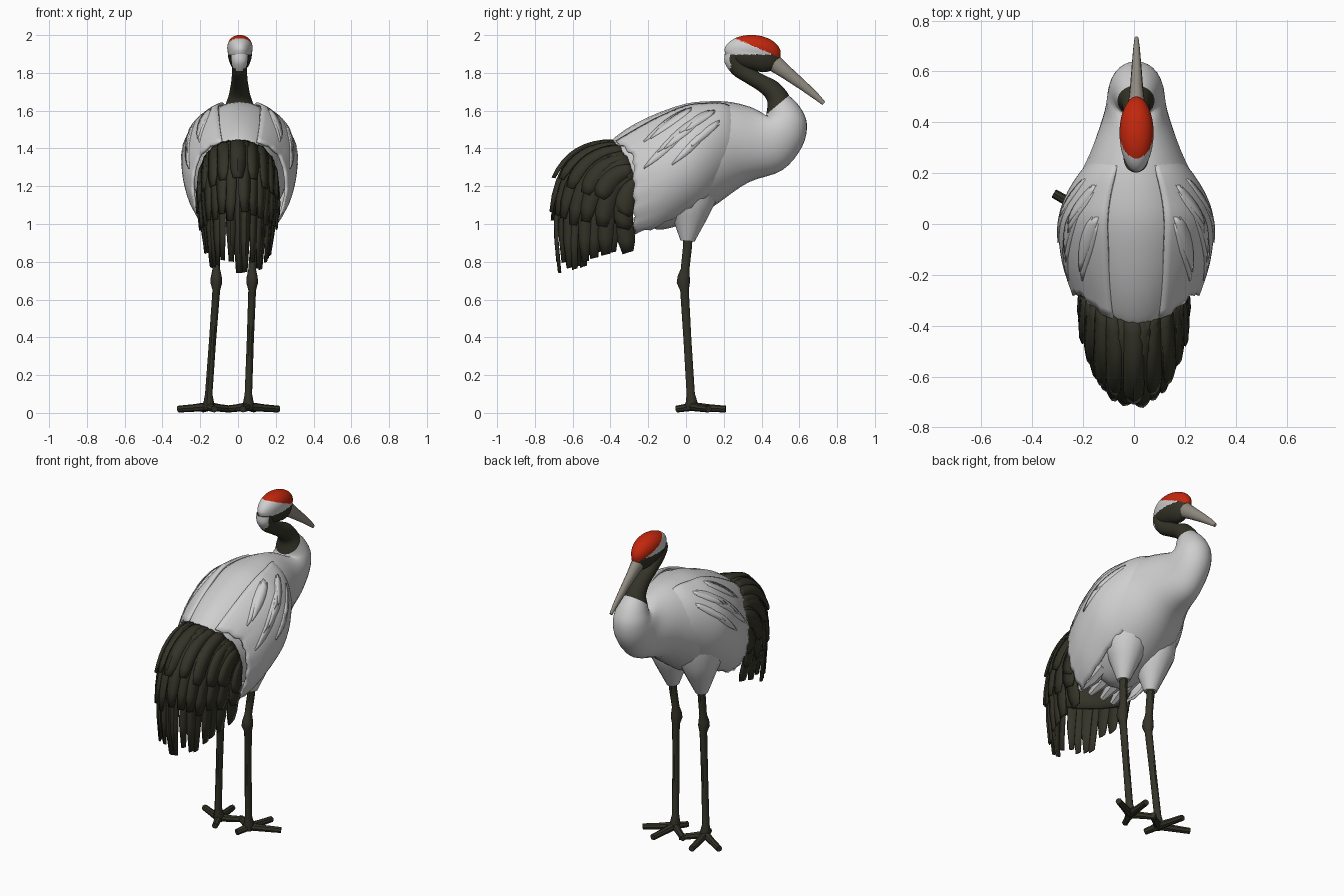
import bpy, bmesh, math, random
from mathutils import Vector

if "Cube" in bpy.data.objects:
    bpy.data.objects.remove(bpy.data.objects["Cube"])

random.seed(4)


def material(name, col):
    m = bpy.data.materials.new(name)
    m.diffuse_color = (*col, 1)
    m.use_nodes = True
    m.node_tree.nodes["Principled BSDF"].inputs["Base Color"].default_value = m.diffuse_color
    return m


WHITE = material("white_plumage", (0.62, 0.62, 0.62))
DARK = material("dark_plumage", (0.034, 0.033, 0.021))
RED = material("red_crown", (0.54, 0.020, 0.004))
HORN = material("horn_beak", (0.29, 0.265, 0.225))


def finish(name, bm, mats, rule=None, thick=0, shift=0.0):
    bmesh.ops.recalc_face_normals(bm, faces=bm.faces)
    if rule:
        for f in bm.faces:
            f.material_index = rule(f.calc_center_median(), f.normal)
    me = bpy.data.meshes.new(name)
    bm.to_mesh(me)
    bm.free()
    ob = bpy.data.objects.new(name, me)
    ob.location.x = shift
    bpy.context.collection.objects.link(ob)
    for m in mats:
        me.materials.append(m)
    if thick:
        s = ob.modifiers.new("thickness", "SOLIDIFY")
        s.thickness, s.offset = thick, 0
    return ob


def skin(bm, rings, closed=True, caps=True):
    """Bridge rows of points with quads."""
    vr = [[bm.verts.new(p) for p in r] for r in rings]
    n = len(vr[0])
    for a, b in zip(vr, vr[1:]):
        for i in range(n if closed else n - 1):
            j = (i + 1) % n
            bm.faces.new((a[i], a[j], b[j], b[i]))
    if closed and caps:
        bm.faces.new(vr[0])
        bm.faces.new(vr[-1])


def tube(bm, pts, sides=10, flat=1.0):
    """Tube through (x, y, z, radius) points."""
    rings = []
    for i, p in enumerate(pts):
        a, b = pts[max(i - 1, 0)], pts[min(i + 1, len(pts) - 1)]
        d = (Vector(b[:3]) - Vector(a[:3])).normalized()
        up = Vector((0, 1, 0)) if abs(d.z) > 0.85 else Vector((0, 0, 1))
        s = d.cross(up).normalized()
        t = s.cross(d)
        rings.append([Vector(p[:3]) + p[3] * (s * flat * math.cos(k * math.tau / sides) +
                      t * math.sin(k * math.tau / sides)) for k in range(sides)])
    skin(bm, rings)


def spline(rows, steps):
    """Catmull-Rom through rows of numbers."""
    out = []
    for i in range(len(rows) - 1):
        p = [rows[max(i - 1, 0)], rows[i], rows[i + 1], rows[min(i + 2, len(rows) - 1)]]
        for k in range(steps):
            t = k / steps
            out.append([0.5 * (2 * b + (c - a) * t + (2 * a - 5 * b + 4 * c - d) * t * t +
                        (3 * b - a - 3 * c + d) * t ** 3) for a, b, c, d in zip(*p)])
    return out + [list(rows[-1])]


def loft(name, rows, steps, mats, rule=None, sides=28):
    """Each row: upper outline y,z, lower outline y,z, half width."""
    bm = bmesh.new()
    rings = []
    for y1, z1, y2, z2, w in spline(rows, steps):
        ring = []
        for k in range(sides):
            a = k * math.tau / sides
            c = (1 + math.cos(a)) / 2
            ring.append((w * math.sin(a), y2 + (y1 - y2) * c, z2 + (z1 - z2) * c))
        rings.append(ring)
    skin(bm, rings)
    return finish(name, bm, mats, rule, shift=.008)


# Body and breast
collar = (.425, 1.58, .545, 1.68, .073)
loft("body", [(-.41, 1.42, -.39, 1.32, .04), (-.375, 1.46, -.30, 1.09, .16),
              (-.28, 1.525, -.18, .98, .215), (-.15, 1.587, -.08, .98, .25),
              (0, 1.637, .05, 1.03, .265), (.13, 1.65, .17, 1.11, .24),
              (.24, 1.645, .33, 1.22, .178), (.34, 1.62, .51, 1.285, .127),
              (.40, 1.59, .615, 1.41, .112), (.418, 1.575, .64, 1.53, .102),
              (.422, 1.575, .603, 1.62, .087), collar], 4, [WHITE])

# Neck, with a white nape
loft("neck", [collar, (.43, 1.65, .53, 1.705, .058), (.39, 1.70, .48, 1.755, .048),
              (.32, 1.745, .40, 1.795, .042), (.25, 1.79, .33, 1.84, .040),
              (.206, 1.85, .30, 1.875, .045), (.205, 1.90, .31, 1.895, .049)],
     6, [DARK, WHITE], lambda c, n: int(c.z > 1.80 and n.y < -.4 and c.z > 1.86 - (.06 - abs(c.x))))

# Head: red crown, white cheek stripe, dark face
bm = bmesh.new()
bmesh.ops.create_uvsphere(bm, u_segments=96, v_segments=64, radius=1)
for v in bm.verts:
    wide = 1 + .32 * max(0, v.co.z)
    y, z = v.co.y, v.co.z
    # The crown peaks forward of the middle and the back of the head slopes away
    v.co = Vector((v.co.x * .064 * wide, .352 + y * .148 + max(0, z) * .022,
                   1.907 + z * .092 - y * .018 - max(0, -z) * max(0, y) * .03))


def head_rule(c, n):
    if c.z > 1.966 - .43 * (c.y - .30) and (c.y > .285 or c.z > 1.965):
        return 0
    return 1 if (c.z > 1.897 and c.y < .46) or c.y < .25 else 2


finish("head", bm, [RED, WHITE, DARK], head_rule, shift=.01)

# Beak
bm = bmesh.new()
tube(bm, [(0, .43, 1.878, .046), (0, .47, 1.85, .046), (0, .53, 1.803, .036), (0, .62, 1.733, .026),
          (0, .69, 1.675, .018), (0, .73, 1.638, .011)], 12, .74)
finish("beak", bm, [HORN], shift=.01)

# Folded wings, drawn as curved shells over the flanks
stations = spline([(-.275, .245, 1.20, .31), (-.15, .285, 1.255, .33), (0, .300, 1.33, .315),
                   (.10, .275, 1.37, .285), (.20, .215, 1.42, .23), (.27, .150, 1.43, .175)], 4)
for side, label in ((1, "right"), (-1, "left")):
    bm = bmesh.new()
    rings = []
    for i, (y, w, zc, h) in enumerate(stations):
        ring = []
        for k in range(23):
            a = math.radians(22 + k * 5.5)
            tail = max(0, (-.1 - y) / .175)
            back = tail * (max(0, 1 - k / 7) * .10 + .006 * (k % 3 - 1))
            drop = (i % 3 - 1) * .006 if k == 22 else 0
            ring.append((side * w * math.sin(a), y - back, zc + h * math.cos(a) + drop - back * .55))
        rings.append(ring)
    skin(bm, rings, closed=False)
    finish(label + "_wing", bm, [WHITE], thick=.014, shift=.008)

    # Loose feathers lying on the wing
    bm = bmesh.new()
    for n in range(9):
        i0, a0 = 8 + (n * 5) % 8, 32 + 9 * (n % 5)
        rings = []
        for k in range(7):
            y, w, zc, h = stations[i0 - k]
            half = 5.5 * math.sin(math.pi * (.2 + .75 * k / 6))
            rings.append([(side * (w + .003 + k * .001) * math.sin(math.radians(a0 + 3 * k + e * half)), y,
                           zc + (h + .003 + k * .001) * math.cos(math.radians(a0 + 3 * k + e * half)))
                          for e in (-1, 0, 1)])
        skin(bm, rings, closed=False)
    finish(label + "_wing_feathers", bm, [WHITE], thick=.008, shift=.008)


# Drooping tail plumes: u runs across the fan, t from root to tip
def plume(u, t, off=0.0):
    a = abs(u)
    s = math.copysign(math.sin(min(a, 1) * math.pi / 2) ** .85, u)
    p0 = Vector((.205 * s, -.36 + .10 * a, 1.435 - .25 * a * a))
    p1 = Vector((.215 * s, -.77 + .44 * a ** 1.6, 1.43 - .33 * a * a))
    p2 = Vector((.170 * s, -.665 + .37 * a * a, .765 + .10 * a * a))
    out = Vector((.35 * s, -.8 * (1 - a * .7), .45 * (1 - t)))
    return p0 * (1 - t) ** 2 + p1 * 2 * t * (1 - t) + p2 * t * t + out * off


bm = bmesh.new()
skin(bm, [[plume(-1 + k / 12, t / 10 * .72, -.02) for k in range(25)] for t in range(11)], closed=False)
finish("tail_base", bm, [DARK], thick=.012)

bm = bmesh.new()
for count, end, half, lift in ((17, 1.03, .07, .0), (14, .80, .08, .03), (11, .58, .085, .045)):
    for i in range(count):
        u = -.96 + 1.92 * i / (count - 1)
        stop = end * random.uniform(.93, 1.0)
        bend = random.uniform(-.03, .03)
        rings = []
        for k in range(9):
            f = k / 8
            w = half * (1 if f < .85 else 1 - 3 * (f - .85))
            off = .004 + lift * f + (i % 2) * .008
            rings.append([plume(u + bend * f - w, f * stop, off), plume(u + bend * f, f * stop, off + .010),
                          plume(u + bend * f + w, f * stop, off)])
        skin(bm, rings, closed=False)
finish("tail_plumes", bm, [DARK], thick=.008)

# White feathers under the tail
bm = bmesh.new()
for x in (-.10, -.03, .05, .12):
    tube(bm, [(x, -.12, 1.06, .05), (x, -.22, 1.02, .045), (x * 1.1, -.32, .98, .02)], 8, .9)
finish("undertail_feathers", bm, [WHITE])

# Legs and feet
for label, hip, knee, foot in (("right", .085, .075, .055), ("left", -.115, -.115, -.155)):
    bm = bmesh.new()
    tube(bm, [(hip, .03, 1.22, .14), (hip, .025, 1.12, .13), (hip, .02, 1.04, .095),
              (hip, .012, .96, .06), (hip, .008, .91, .038)], 16, .95)
    finish(label + "_thigh", bm, [WHITE])

    bm = bmesh.new()
    tube(bm, [(hip, .01, .96, .028), (hip, .008, .88, .025), (knee, -.005, .76, .024), (knee, -.012, .72, .034),
              (knee, -.014, .69, .037), (knee, -.008, .65, .024), ((knee + foot) / 2, .008, .38, .022),
              (foot, .025, .10, .023), (foot, .03, .05, .034), (foot, .03, .015, .03)], 10, .85)
    finish(label + "_leg", bm, [DARK])

    bm = bmesh.new()
    out = 1 if foot > 0 else -1
    for dx, y in ((.16, .12), (.03, .21), (-.12, .12), (-.03, -.05)):
        mid = (foot + out * dx * .5, .03 + (y - .03) * .5, .026, .02)
        tube(bm, [(foot, .03, .034, .024), mid, (foot + out * dx, y, .02, .018)], 8, 1)
    finish(label + "_toes", bm, [DARK])

bpy.ops.object.select_all(action="SELECT")
bpy.context.view_layer.objects.active = bpy.data.objects["body"]
bpy.ops.object.shade_smooth_by_angle(angle=math.radians(40))
